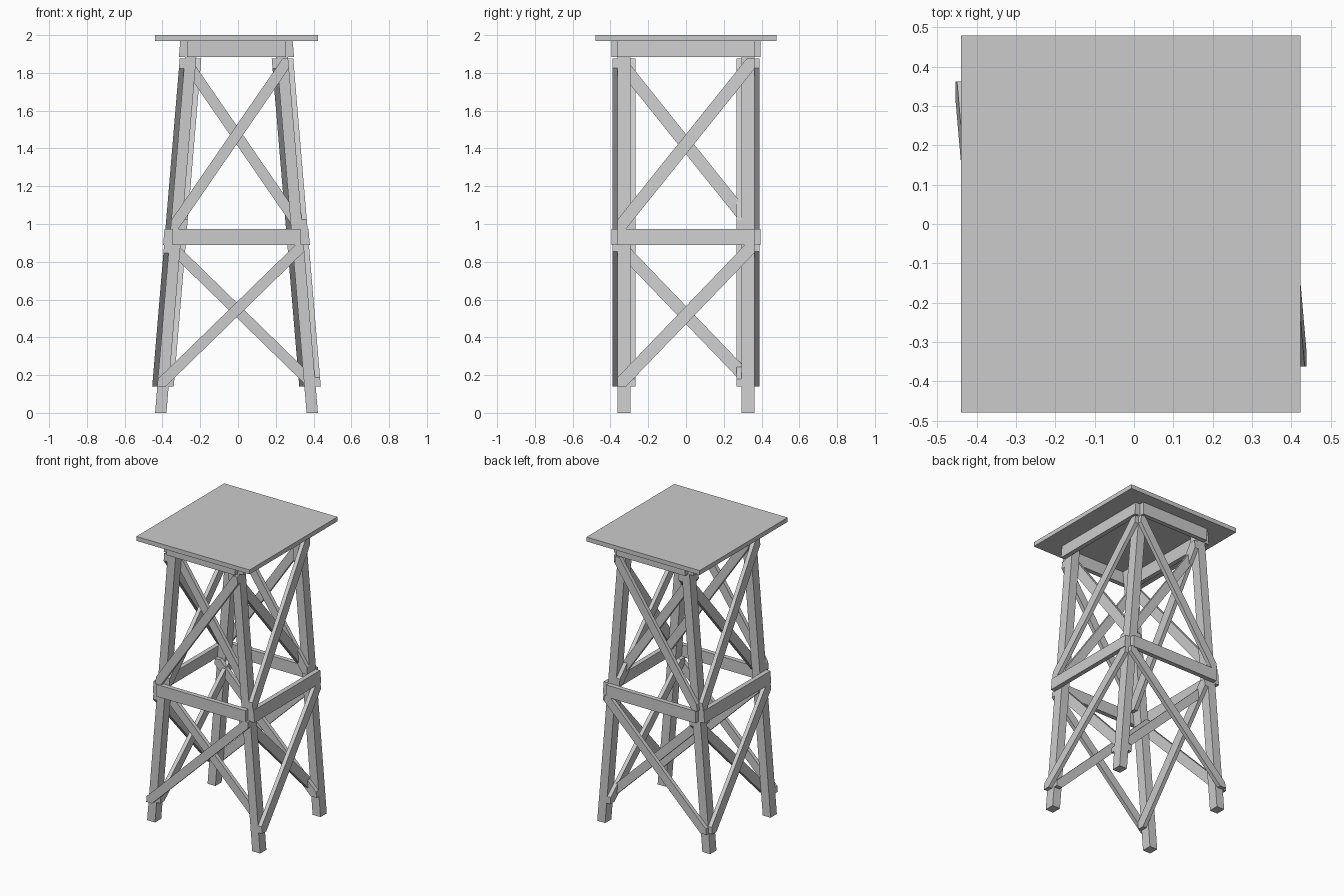
import bpy, bmesh, math

if "Cube" in bpy.data.objects:
    bpy.data.objects.remove(bpy.data.objects["Cube"])

CX = -0.008            # the frame sits slightly off the overall centre
LEG_X, LEG_Y = 0.06, 0.068
HALF_Y = 0.363         # outer face of the legs, front and back
BRACE_T, BOARD_T = 0.027, 0.032

wood = bpy.data.materials.new("pale grey")
wood.diffuse_color = (0.6, 0.6, 0.6, 1)
wood.use_nodes = True
wood.node_tree.nodes["Principled BSDF"].inputs["Base Color"].default_value = wood.diffuse_color


def leg_x(z):
    """Outer x of the leaning legs at height z."""
    return 0.431 - 0.084 * z


def prism(name, a, b):
    """Solid joining two matching outlines."""
    bm = bmesh.new()
    va = [bm.verts.new((x + CX, y, z)) for x, y, z in a]
    vb = [bm.verts.new((x + CX, y, z)) for x, y, z in b]
    n = len(a)
    bm.faces.new(va)
    bm.faces.new(vb[::-1])
    for i in range(n):
        j = (i + 1) % n
        bm.faces.new((va[j], va[i], vb[i], vb[j]))
    bmesh.ops.recalc_face_normals(bm, faces=bm.faces)
    me = bpy.data.meshes.new(name)
    bm.to_mesh(me)
    bm.free()
    me.materials.append(wood)
    bpy.context.collection.objects.link(bpy.data.objects.new(name, me))


def rect(u, z0, z1):
    return [(-u, z0), (u, z0), (u, z1), (-u, z1)]


def diagonal(direction, half, width, z0, z1):
    """Diagonal strip in (u, z), u from -1 to 1, trimmed square at its corners."""
    ang = math.atan2(z1 - z0, 2 * half)
    du = width / 2 / math.sin(ang) / half
    dz = width / 2 / math.cos(ang)
    pts = [(-1, z0), (-1 + du, z0), (1, z1 - dz),
           (1, z1), (1 - du, z1), (-1, z0 + dz)]
    return [(u * direction, z) for u, z in pts]


def on_side(s, pts, d):
    """Place (y, z) points on a leaning side, d outside the leg face."""
    return [(s * (leg_x(z) + d), y, z) for y, z in pts]


def on_front(s, pts, d):
    """Place (x, z) points on an upright front or back face."""
    return [(x, s * (HALF_Y + d), z) for x, z in pts]


# Four leaning legs
for sx in (-1, 1):
    for sy in (-1, 1):
        ends = []
        for z in (0, 1.97):
            xo, xi = sx * leg_x(z), sx * (leg_x(z) - LEG_X)
            yo, yi = sy * HALF_Y, sy * (HALF_Y - LEG_Y)
            ends.append([(xo, yo, z), (xi, yo, z), (xi, yi, z), (xo, yi, z)])
        prism("leg", *ends)

# Middle belt and top apron boards
for name, z0, z1, half_x in (("belt", 0.89, 0.973, 0.34), ("apron", 1.885, 1.97, 0.262)):
    for s in (-1, 1):
        r = rect(half_x, z0, z1)
        prism(name + "_cross_board", on_front(s, r, 0), on_front(s, r, BOARD_T))
        r = rect(HALF_Y, z0, z1)
        prism(name + "_side_board", on_side(s, r, 0), on_side(s, r, BOARD_T))

# Crossed braces: one on the outside of the legs, one on the inside
for z0, z1 in ((0.14, 0.895), (0.97, 1.875)):
    half_x = leg_x((z0 + z1) / 2)
    for s in (-1, 1):
        for layer, turn in (("outer", 1), ("inner", -1)):
            outer = layer == "outer"
            d = 0 if outer else -LEG_Y - BRACE_T
            p = [(u * leg_x(z), z) for u, z in diagonal(turn, half_x, 0.057, z0, z1)]
            prism(layer + "_cross_brace", on_front(s, p, d), on_front(s, p, d + BRACE_T))
            d = 0 if outer else -LEG_X - BRACE_T
            p = [(u * HALF_Y, z) for u, z in diagonal(s * turn, HALF_Y, 0.066, z0, z1)]
            prism(layer + "_side_brace", on_side(s, p, d), on_side(s, p, d + BRACE_T))

# Flat platform on top
deck = [(-0.432, -0.479), (0.432, -0.479), (0.432, 0.479), (-0.432, 0.479)]
prism("platform", [(x, y, 1.97) for x, y in deck], [(x, y, 2.0) for x, y in deck])
